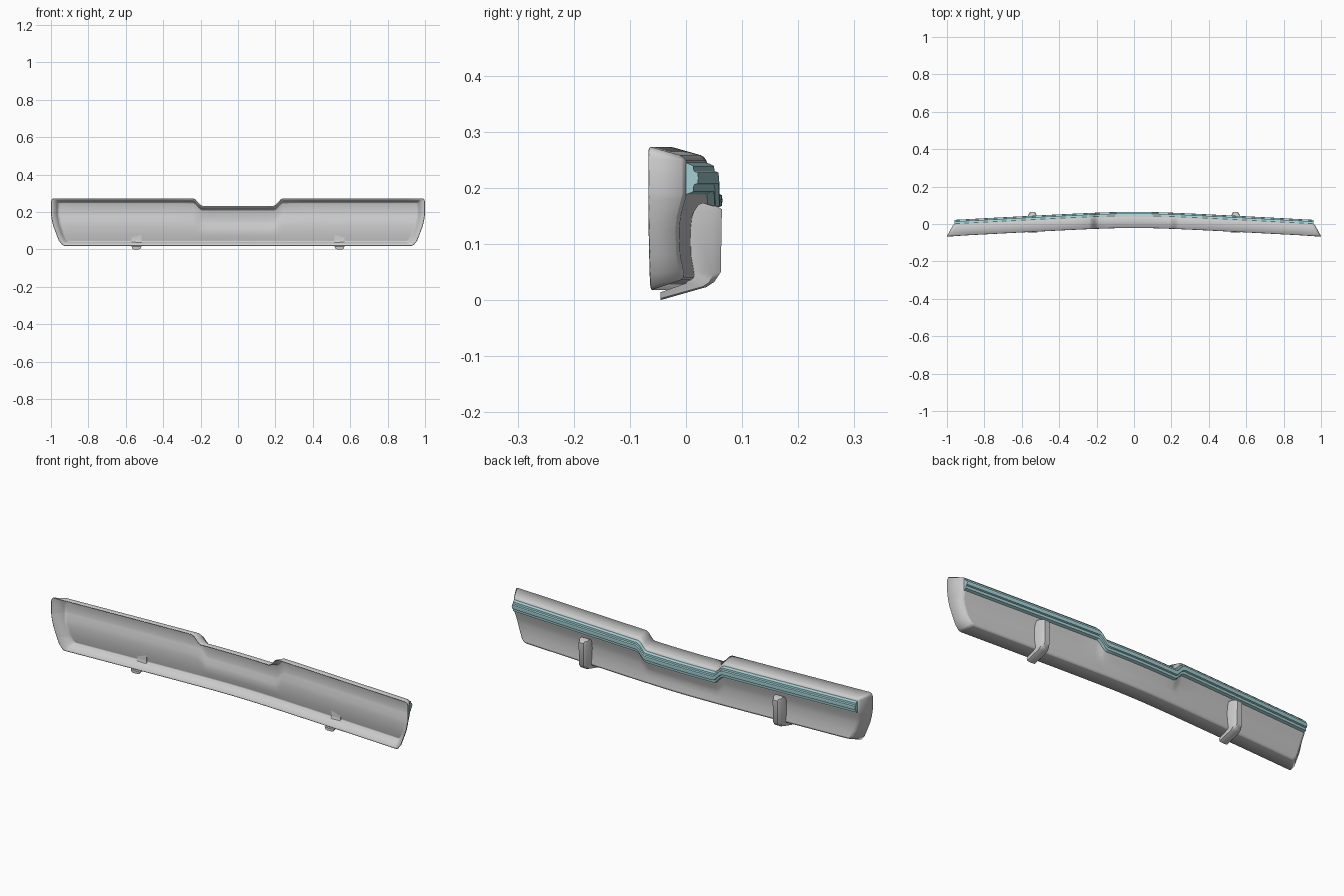
import bpy, bmesh, math

if "Cube" in bpy.data.objects:
    bpy.data.objects.remove(bpy.data.objects["Cube"])

XS = [0, .05, .1, .15, .19, .2, .213, .226, .24, .35, .5, .65, .8, .9]
HALF = [-x for x in XS[:0:-1]] + XS


def bow(x):
    # backward bow of the whole part, 0 at the middle, -0.045 at the ends
    return -.055 * (math.sqrt(x * x + .04) - .2)


def dip(x):
    # lowered middle section of the top edge
    t = min(max((.24 - abs(x)) / .05, 0), 1)
    return .04 * t * t * (3 - 2 * t)


def finish(name, bm, color=None, angle=30):
    me = bpy.data.meshes.new(name)
    bm.to_mesh(me)
    bm.free()
    ob = bpy.data.objects.new(name, me)
    bpy.context.collection.objects.link(ob)
    if color:
        mat = bpy.data.materials.new(name + "_color")
        mat.diffuse_color = color
        mat.use_nodes = True
        mat.node_tree.nodes["Principled BSDF"].inputs["Base Color"].default_value = mat.diffuse_color
        me.materials.append(mat)
    bpy.ops.object.select_all(action='DESELECT')
    bpy.context.view_layer.objects.active = ob
    ob.select_set(True)
    bpy.ops.object.shade_smooth_by_angle(angle=math.radians(angle))
    return ob


def loft(name, rings, color=None, angle=30):
    # closed tube through equal-sized rings, capped at both ends
    bm = bmesh.new()
    vs = [[bm.verts.new(p) for p in r] for r in rings]
    n = len(vs[0])
    for a, b in zip(vs, vs[1:]):
        for k in range(n):
            bm.faces.new((a[k], a[(k + 1) % n], b[(k + 1) % n], b[k]))
    bm.faces.new(vs[0])
    bm.faces.new(vs[-1])
    bmesh.ops.recalc_face_normals(bm, faces=bm.faces)
    return finish(name, bm, color, angle)


# Bumper shell: rows of (y, z, dip weight, half length, rim half length, rim z)
ROWS = [(-.004, .256, 1, .958, .993, .273),
        (0, .245, 1, .964, 1, .255),
        (0, .19, 1, .964, 1, .19),
        (-.003, .178, 1, .962, .999, .178),
        (-.011, .15, .9, .957, .994, .15),
        (-.014, .125, .7, .951, .988, .125),
        (-.013, .08, .2, .936, .971, .08),
        (-.008, .052, 0, .922, .957, .045),
        (-.006, .038, 0, .905, .935, .018)]
bm = bmesh.new()
M, N = len(ROWS), len(HALF) + 2
grid, rim = {}, {}
for j, (y, z, w, hx, rx, rz) in enumerate(ROWS):
    for i, x in enumerate([-hx] + HALF + [hx]):
        grid[i, j] = bm.verts.new((x, y + .044 + bow(x), z - w * dip(x)))
        if i in (0, N - 1) or j in (0, M - 1):
            xr = math.copysign(rx, x) if i in (0, N - 1) else x
            rim[i, j] = bm.verts.new((xr, -.02 + bow(xr), rz - w * dip(xr)))
for i in range(N - 1):
    for j in range(M - 1):
        bm.faces.new((grid[i, j], grid[i, j + 1], grid[i + 1, j + 1], grid[i + 1, j]))
loop = ([(i, 0) for i in range(N)] + [(N - 1, j) for j in range(1, M)]
        + [(i, M - 1) for i in range(N - 2, -1, -1)] + [(0, j) for j in range(M - 2, 0, -1)])
for a, b in zip(loop, loop[1:] + loop[:1]):
    bm.faces.new((grid[a], grid[b], rim[b], rim[a]))
bmesh.ops.recalc_face_normals(bm, faces=bm.faces)
bm.faces.ensure_lookup_table()
if bm.faces[(M - 1) * (N // 2) + 4].normal.y < 0:
    bmesh.ops.reverse_faces(bm, faces=bm.faces)
shell = finish("bumper_shell", bm, angle=35)
bev = shell.modifiers.new("round_edges", 'BEVEL')
bev.width, bev.segments, bev.limit_method, bev.angle_limit = .008, 2, 'ANGLE', math.radians(40)
sol = shell.modifiers.new("wall", 'SOLIDIFY')
sol.thickness, sol.offset = .004, -1

# Stepped trim strip following the top edge
STRIP = [(-.003, .187), (.012, .193), (.013, .205), (.02, .208), (.021, .217),
         (.02, .227), (.013, .23), (.012, .239), (-.003, .246)]
rings = [[(x, y + .044 + bow(x), z - dip(x)) for y, z in STRIP]
         for x in [-.96] + HALF + [.96]]
loft("trim_strip", rings, (.36, .62, .65, 1), 25)

# Bumper guards: stations of (base, middle, outer) points in y, z
GUARD = [((-.045, .014), (-.045, .003), (-.045, 0)),
         ((0, .03), (.03, .024), (.036, .023)),
         ((.006, .04), (.042, .032), (.05, .032)),
         ((.008, .055), (.048, .045), (.062, .05)),
         ((.008, .14), (.049, .155), (.064, .162)),
         ((.014, .158), (.046, .168), (.055, .167)),
         ((.022, .17), (.03, .173), (.036, .172))]
WIDTHS = (.026, .022, .013)
for side, cx in (("left", -.543), ("right", .543)):
    rings = []
    for st in GUARD:
        half = list(zip(WIDTHS, st))
        rings.append([(cx - w, *p) for w, p in half] + [(cx + w, *p) for w, p in half[::-1]])
    loft("bumper_guard_" + side, rings, angle=35)
